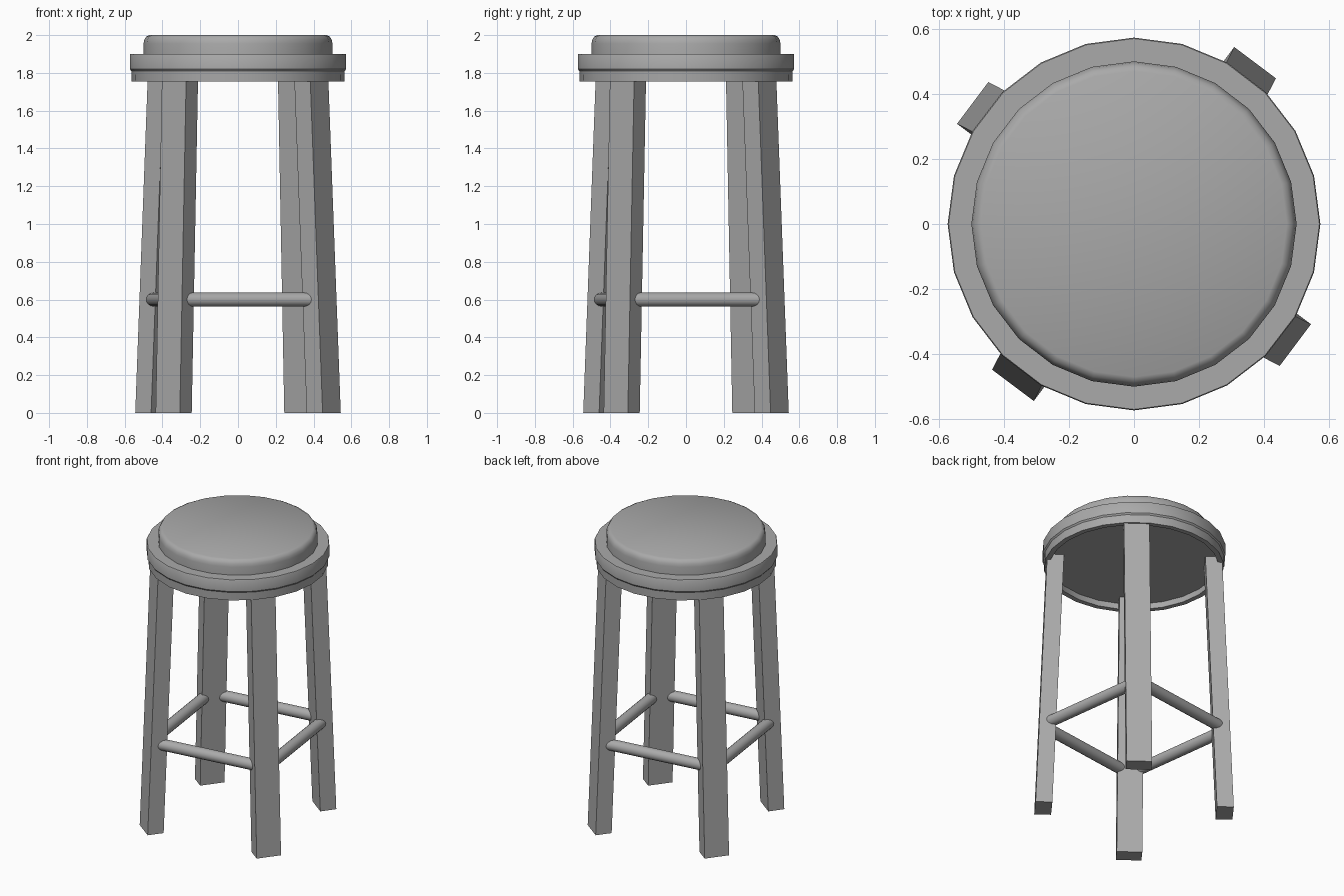
import bpy, bmesh, math
from mathutils import Vector, Matrix

cube = bpy.data.objects.get("Cube")
if cube:
    bpy.data.objects.remove(cube, do_unlink=True)

GREY = (0.4, 0.4, 0.4, 1.0)
mat = bpy.data.materials.new("plain grey")
mat.use_nodes = True
mat.diffuse_color = GREY
mat.node_tree.nodes["Principled BSDF"].inputs["Base Color"].default_value = GREY


def add_object(name, bm, smooth=False):
    bmesh.ops.recalc_face_normals(bm, faces=bm.faces)
    mesh = bpy.data.meshes.new(name)
    bm.to_mesh(mesh)
    bm.free()
    mesh.materials.append(mat)
    obj = bpy.data.objects.new(name, mesh)
    bpy.context.collection.objects.link(obj)
    if smooth:
        bpy.ops.object.select_all(action='DESELECT')
        obj.select_set(True)
        bpy.context.view_layer.objects.active = obj
        bpy.ops.object.shade_smooth_by_angle(angle=math.radians(35))
    return obj


def lathe(name, profile, sides=24):
    """Turn a (radius, height) profile about z and cap both ends."""
    bm = bmesh.new()
    rings = []
    for r, z in profile:
        rings.append([bm.verts.new((r * math.cos(i * math.tau / sides),
                                    r * math.sin(i * math.tau / sides), z))
                      for i in range(sides)])
    for a, b in zip(rings, rings[1:]):
        for i in range(sides):
            j = (i + 1) % sides
            bm.faces.new((a[i], a[j], b[j], b[i]))
    bm.faces.new(rings[0])
    bm.faces.new(rings[-1])
    return add_object(name, bm, smooth=True)


# Seat rim with a shallow recess underneath
lathe("seat_rim", [(0.53, 1.795), (0.53, 1.755), (0.563, 1.755), (0.565, 1.81),
                   (0.573, 1.82), (0.573, 1.895), (0.57, 1.9)])

# Cushion with a rounded top edge
lathe("seat_cushion", [(0.5, 1.88), (0.5, 1.955), (0.496, 1.975),
                       (0.486, 1.992), (0.47, 2.0)])

# Splayed legs, placed a quarter turn apart
OUT = Vector((0.8, -0.6, 0))
SIDE = Vector((0.6, 0.8, 0))
LEAN = Vector((-0.067, 0.034, 1.8))
leg_names = ["front_left_leg", "back_left_leg", "back_right_leg", "front_right_leg"]
for k, name in enumerate(leg_names):
    bm = bmesh.new()
    corners = [OUT * r + SIDE * s
               for r, s in ((0.62, -0.08), (0.62, 0.08), (0.515, 0.08), (0.515, -0.08))]
    foot = bm.faces.new([bm.verts.new(c) for c in corners])
    top = bmesh.ops.extrude_face_region(bm, geom=[foot])["geom"]
    bmesh.ops.translate(bm, vec=LEAN, verts=[v for v in top if isinstance(v, bmesh.types.BMVert)])
    bm.transform(Matrix.Rotation(k * math.pi / 2, 4, 'Z'))
    add_object(name, bm)

# Round foot rails joining neighbouring legs
START = Vector((-0.31, -0.454, 0.6))
END = Vector((0.41, -0.357, 0.6))
axis = END - START
for k, side in enumerate(["front", "left", "back", "right"]):
    bm = bmesh.new()
    bmesh.ops.create_cone(bm, cap_ends=True, segments=16, radius1=0.037, radius2=0.037,
                          depth=axis.length)
    bm.transform(Matrix.Rotation(k * math.pi / 2, 4, 'Z')
                 @ Matrix.Translation((START + END) / 2)
                 @ axis.to_track_quat('Z', 'Y').to_matrix().to_4x4())
    add_object(side + "_rail", bm, smooth=True)
